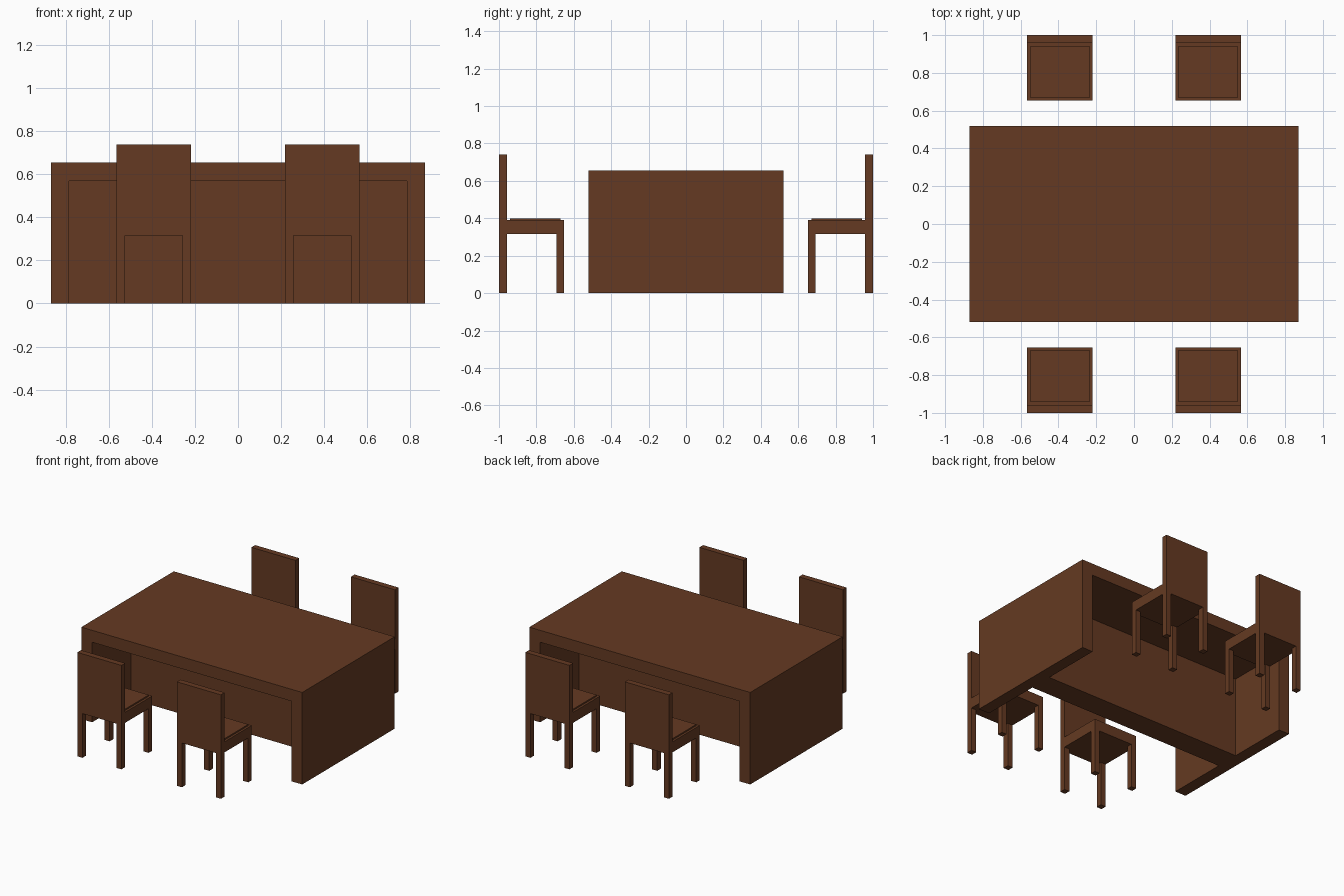
import bpy, bmesh

if "Cube" in bpy.data.objects:
    bpy.data.objects.remove(bpy.data.objects["Cube"])

wood = bpy.data.materials.new("dark brown wood")
wood.diffuse_color = (0.13, 0.042, 0.016, 1)
wood.use_nodes = True
wood.node_tree.nodes["Principled BSDF"].inputs["Base Color"].default_value = wood.diffuse_color


def box(name, xs, ys, zs):
    """Box spanning the given x, y and z ranges."""
    xs, ys, zs = sorted(xs), sorted(ys), sorted(zs)
    bm = bmesh.new()
    bmesh.ops.create_cube(bm, size=1)
    for v in bm.verts:
        v.co = [r[0] if c < 0 else r[1] for c, r in zip(v.co, (xs, ys, zs))]
    mesh = bpy.data.meshes.new(name)
    bm.to_mesh(mesh)
    bm.free()
    mesh.materials.append(wood)
    obj = bpy.data.objects.new(name, mesh)
    bpy.context.collection.objects.link(obj)
    return obj


# Table: slab top, two end panels and a thick centre panel
W, D, H, T = 0.87, 0.52, 0.655, 0.085
box("table_top", (-W, W), (-D, D), (H - T, H))
for s in (-1, 1):
    box("table_end_panel", (s * (W - T), s * W), (-D, D), (0, H - T))
box("table_centre_panel", (T - W, W - T), (-0.085, 0.085), (0, H - T))


def chair(cx, s):
    """Chair centred on cx, s is the side of the table it stands on."""
    hw, leg = 0.1735, 0.04
    near, far, back = s * 0.653, s * 1.0, s * 0.958
    for sx in (-1, 1):
        lx = (cx + sx * (hw - leg), cx + sx * hw)
        box("front_leg", lx, (near, near + s * leg), (0, 0.315))
        box("rear_leg", lx, (back, far), (0, 0.315))
    box("seat", (cx - hw, cx + hw), (near, back), (0.315, 0.39))
    box("seat_pad", (cx - 0.158, cx + 0.158), (s * 0.67, s * 0.94), (0.39, 0.4))
    box("backrest", (cx - hw, cx + hw), (back, far), (0.315, 0.74))


# Four chairs, backs facing away from the table
for cx in (-0.392, 0.392):
    for s in (-1, 1):
        chair(cx, s)
